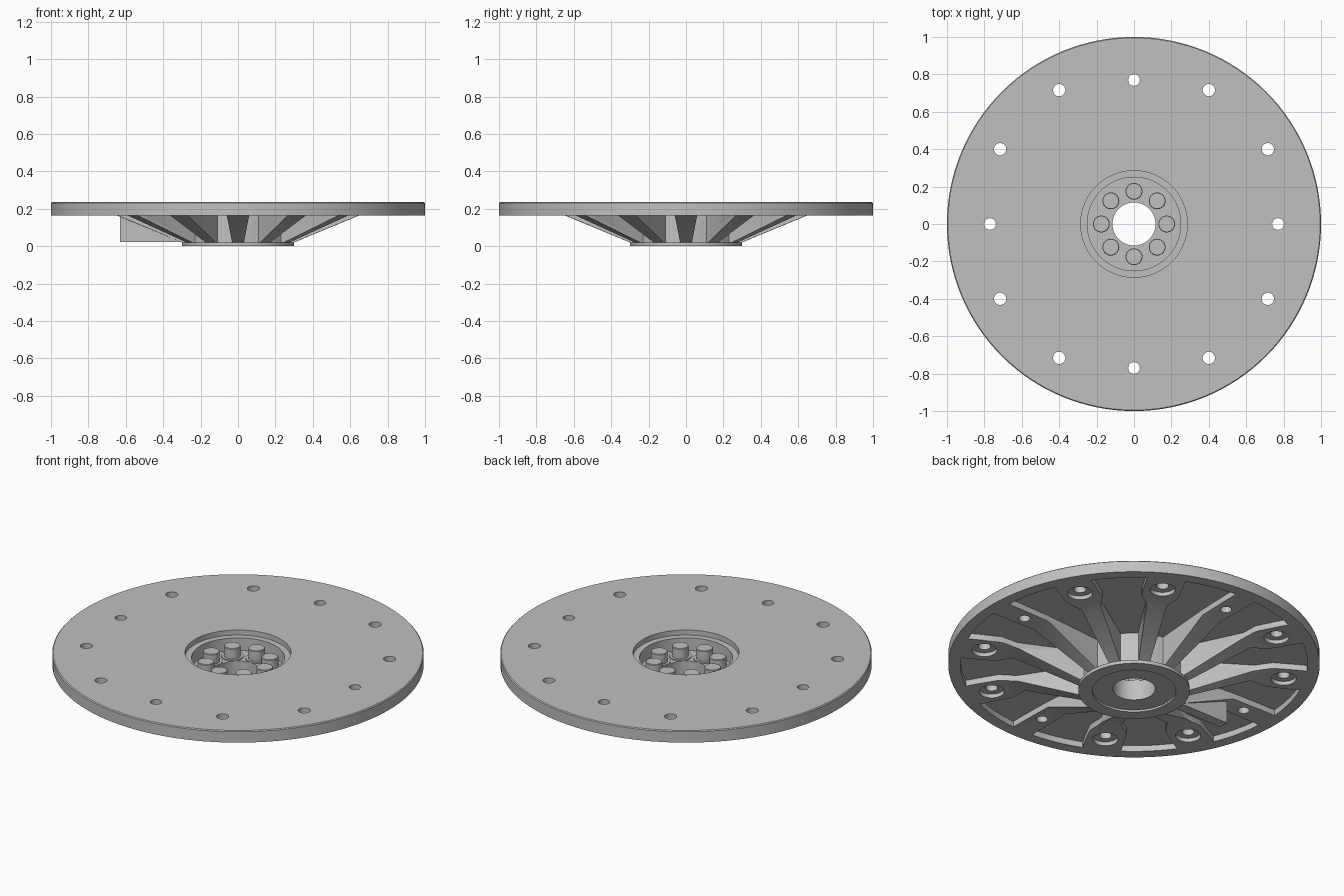
import bpy, bmesh
from math import sin, cos, radians, tau
from mathutils import Vector

cube = bpy.data.objects.get("Cube")
if cube:
    bpy.data.objects.remove(cube)

metal = bpy.data.materials.new("cast_grey")
metal.use_nodes = True
grey = (0.53, 0.53, 0.53, 1)
metal.diffuse_color = grey
metal.node_tree.nodes["Principled BSDF"].inputs["Base Color"].default_value = grey


def lathe(bm, profile, centre=(0, 0), segs=96):
    """Revolve a closed (radius, z) loop into a solid; radius 0 becomes a pole."""
    rings = []
    for r, z in profile:
        if r == 0:
            rings.append([bm.verts.new((*centre, z))] * segs)
        else:
            rings.append([bm.verts.new((centre[0] + r * cos(tau * i / segs),
                                        centre[1] + r * sin(tau * i / segs), z))
                          for i in range(segs)])
    for a, b in zip(rings, rings[1:] + rings[:1]):
        if a[0] is a[1] and b[0] is b[1]:
            continue
        for i in range(segs):
            j = (i + 1) % segs
            quad = list(dict.fromkeys((a[i], a[j], b[j], b[i])))
            bm.faces.new(quad)


def prism(bm, outline, z0, z1):
    low = [bm.verts.new((x, y, z0)) for x, y in outline]
    high = [bm.verts.new((x, y, z1)) for x, y in outline]
    bm.faces.new(low)
    bm.faces.new(high)
    for i in range(len(low)):
        j = (i + 1) % len(low)
        bm.faces.new((low[i], low[j], high[j], high[i]))


def finish(bm, name):
    bmesh.ops.recalc_face_normals(bm, faces=bm.faces)
    mesh = bpy.data.meshes.new(name)
    bm.to_mesh(mesh)
    bm.free()
    obj = bpy.data.objects.new(name, mesh)
    bpy.context.collection.objects.link(obj)
    mesh.materials.append(metal)
    return obj


def activate(obj):
    bpy.ops.object.select_all(action='DESELECT')
    obj.select_set(True)
    bpy.context.view_layer.objects.active = obj


def smooth(obj):
    activate(obj)
    bpy.ops.object.shade_smooth_by_angle(angle=radians(25))


def polar(r, a):
    return (r * cos(a), r * sin(a))


# Disc with conical underside, hub flange and stepped central recess
bm = bmesh.new()
lathe(bm, [(.115, .012), (.225, .012), (.225, 0), (.3, 0), (.3, .02), (.65, .165),
           (1, .165), (1, .23), (.995, .235), (.285, .235), (.285, .205),
           (.25, .205), (.25, .13), (.115, .13)], segs=128)
disc = finish(bm, "flywheel_disc")

# Ribs left between the pockets: (radius, half width) along each rib
PLAIN_RIB = [(.28, .03), (.65, .06), (.84, .065)]
BOSS_RIB = [(.28, .03), (.65, .055), (.74, .1), (.87, .105)]
RIM = .935
ribs = []
for q in range(4):
    for offset, shape in ((0, PLAIN_RIB), (29.2, BOSS_RIB), (60.8, BOSS_RIB)):
        ribs.append((radians(90 * q + offset), shape))


def rib_side(angle, shape, side):
    along = Vector((cos(angle), sin(angle)))
    across = Vector((-sin(angle), cos(angle))) * side
    return [tuple(along * r + across * w) for r, w in shape]


bm = bmesh.new()
for k, (a, shape_a) in enumerate(ribs):
    b, shape_b = ribs[(k + 1) % len(ribs)]
    if b < a:
        b += tau
    # Pocket outline: up one rib, along the rim, down the next, along the hub
    outline = rib_side(a, shape_a, 1)
    start, end = a + shape_a[-1][1] / RIM, b - shape_b[-1][1] / RIM
    outline += [polar(RIM, start + (end - start) * i / 8) for i in range(9)]
    outline += rib_side(b, shape_b, -1)[::-1]
    start, end = b - .03 / .28, a + .03 / .28
    outline += [polar(.28, start + (end - start) * i / 6) for i in range(1, 6)]
    prism(bm, outline, .02, .2)

    # Bolt hole through each rib, counterbored below on the bosses
    if shape_a is BOSS_RIB:
        lathe(bm, [(0, .1), (.068, .1), (.068, .188), (.033, .188), (.033, .3), (0, .3)],
              polar(.82, a), 32)
    else:
        lathe(bm, [(0, .1), (.031, .1), (.031, .3), (0, .3)], polar(.77, a), 32)
cutter = finish(bm, "pocket_cutter")
cutter.hide_render = True

cut = disc.modifiers.new("pockets", 'BOOLEAN')
cut.operation = 'DIFFERENCE'
cut.solver = 'EXACT'
cut.object = cutter
activate(disc)
bpy.ops.object.modifier_apply(modifier=cut.name)
bpy.data.objects.remove(cutter)
smooth(disc)

# Rectangular lug along one rib
bm = bmesh.new()
prism(bm, [(-.63, -.03), (-.27, -.03), (-.27, .03), (-.63, .03)], .022, .205)
finish(bm, "timing_lug")

# Hub bolts on washers
bm = bmesh.new()
for k in range(8):
    spot = polar(.175, tau * k / 8)
    lathe(bm, [(0, .125), (.06, .125), (.06, .137), (.045, .137), (.045, .193),
               (.042, .197), (0, .197)], spot, 32)
smooth(finish(bm, "hub_bolts"))
